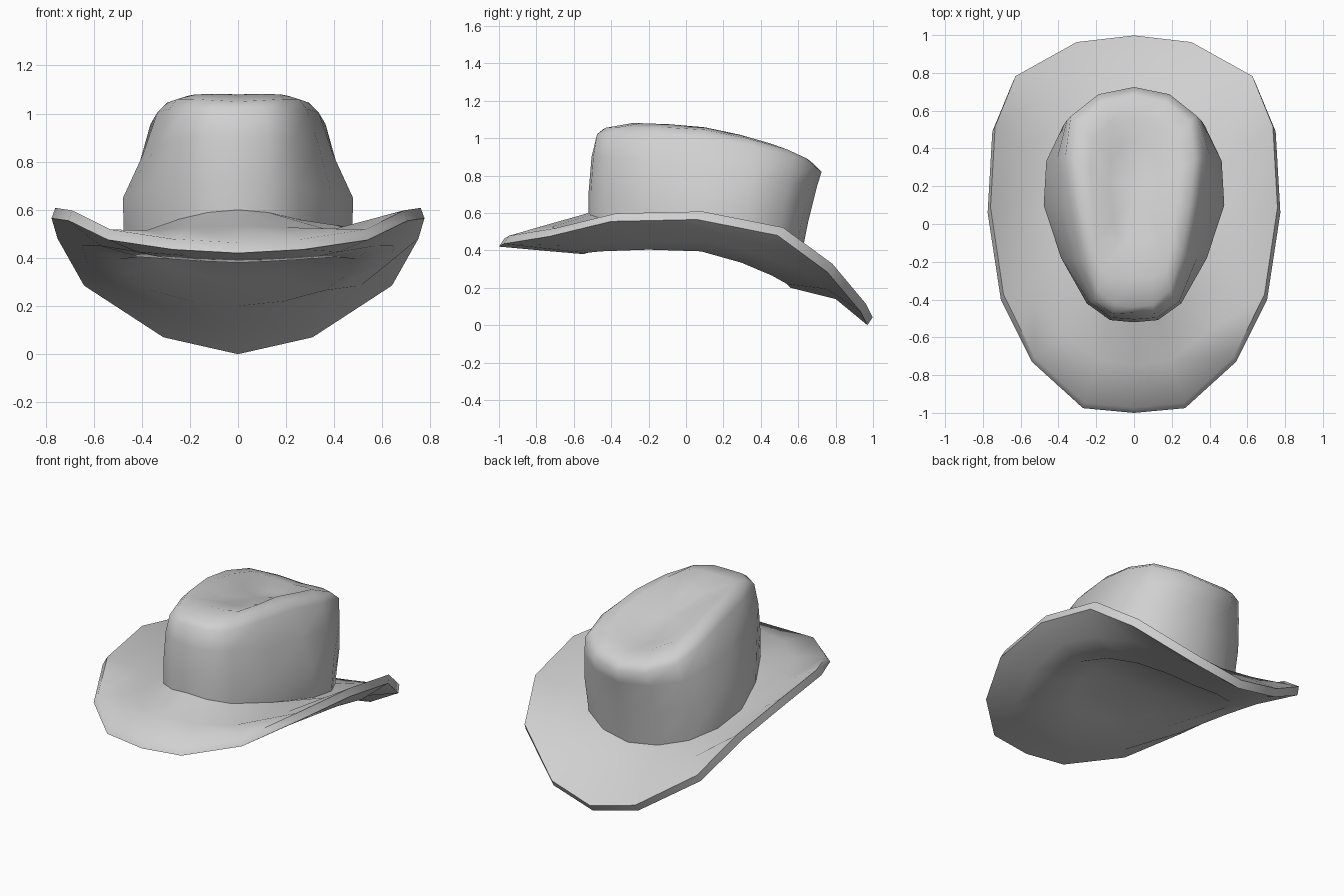
import bpy, bmesh, math
from mathutils import Vector

if "Cube" in bpy.data.objects:
    bpy.data.objects.remove(bpy.data.objects["Cube"])

felt = bpy.data.materials.new("light_grey_felt")
felt.diffuse_color = (0.63, 0.63, 0.63, 1)
felt.use_nodes = True
felt.node_tree.nodes["Principled BSDF"].inputs["Base Color"].default_value = felt.diffuse_color


def mirror_x(v):
    return Vector((-v.x, v.y, v.z))


def full_ring(half):
    """Mirror a front-to-back half loop into a closed 16 point loop."""
    return half + [mirror_x(v) for v in half[-2:0:-1]]


def smooth_ring(*controls):
    """Five half-loop controls, front to back, rounded into a 16 point loop."""
    c = [Vector(p) for p in controls]
    c = [mirror_x(c[1])] + c + [mirror_x(c[3])]
    half = []
    for i in range(1, 5):
        half.append(c[i])
        half.append((9 * (c[i] + c[i + 1]) - c[i - 1] - c[i + 2]) / 16)
    half.append(c[5])
    return full_ring(half)


def loft(name, rings, cap, sharp):
    """Skin successive loops and close the last one to a cap point."""
    bm = bmesh.new()
    loops = [[bm.verts.new(v) for v in r] for r in rings]
    n = len(loops[0])
    for a, b in zip(loops, loops[1:]):
        for i in range(n):
            j = (i + 1) % n
            bm.faces.new((a[i], a[j], b[j], b[i]))
    tip = bm.verts.new(cap)
    for i in range(n):
        bm.faces.new((loops[-1][i], loops[-1][(i + 1) % n], tip))
    bmesh.ops.recalc_face_normals(bm, faces=bm.faces)
    mesh = bpy.data.meshes.new(name)
    bm.to_mesh(mesh)
    bm.free()
    mesh.materials.append(felt)
    ob = bpy.data.objects.new(name, mesh)
    bpy.context.collection.objects.link(ob)
    bpy.ops.object.select_all(action='DESELECT')
    ob.select_set(True)
    bpy.context.view_layer.objects.active = ob
    bpy.ops.object.shade_smooth_by_angle(angle=math.radians(sharp))
    return ob


# Seam where the crown meets the brim
seam = smooth_ring((0, -.52, .60), (.25, -.42, .56), (.475, .10, .46),
                   (.365, .49, .375), (0, .605, .31))

# Crown: flaring walls, rounded shoulder, hollow crease on top
crown_rings = [
    seam,
    smooth_ring((0, -.52, .72), (.25, -.42, .70), (.478, .10, .65),
                (.375, .52, .60), (0, .655, .56)),
    smooth_ring((0, -.505, .90), (.24, -.41, .90), (.395, .10, .83),
                (.355, .55, .78), (0, .70, .74)),
    smooth_ring((0, -.47, 1.02), (.21, -.41, 1.02), (.335, .10, 1.005),
                (.335, .57, .90), (0, .725, .82)),
    smooth_ring((0, -.44, 1.05), (.19, -.35, 1.06), (.295, .10, 1.045),
                (.295, .54, .94), (0, .68, .865)),
    smooth_ring((0, -.28, 1.08), (.175, -.24, 1.08), (.215, .10, 1.058),
                (.22, .45, .972), (0, .57, .90)),
    smooth_ring((0, -.10, 1.03), (.08, -.07, 1.02), (.12, .12, .99),
                (.12, .35, .93), (0, .43, .89)),
]
loft("crown", crown_rings, (0, .17, .97), 75)

# Brim: lower outer edge, rolled up at the sides and drooping at the back
edge_half = [Vector(p) for p in (
    (0, -1.0, .42), (.27, -.975, .435), (.54, -.73, .475),
    (.705, -.40, .555), (.775, .06, .565), (.75, .49, .48),
    (.64, .755, .285), (.31, .935, .07), (0, .97, 0))]
lower_edge = full_ring(edge_half)
upper_edge = full_ring([Vector((v.x * .98, v.y + .028, v.z + .043))
                        for v in edge_half])
brim_rings = [
    seam,
    smooth_ring((0, -.75, .535), (.38, -.58, .515), (.62, .10, .505),
                (.51, .64, .365), (0, .81, .21)),
    upper_edge,
    lower_edge,
    # underside with a shallow recess
    smooth_ring((0, -.78, .40), (.42, -.60, .425), (.65, .10, .45),
                (.51, .62, .285), (0, .80, .14)),
    smooth_ring((0, -.55, .38), (.28, -.45, .395), (.49, .08, .395),
                (.36, .46, .265), (0, .56, .20)),
    smooth_ring((0, -.40, .425), (.21, -.32, .43), (.36, .06, .43),
                (.27, .35, .36), (0, .44, .31)),
]
loft("brim", brim_rings, (0, 0, .45), 60)
